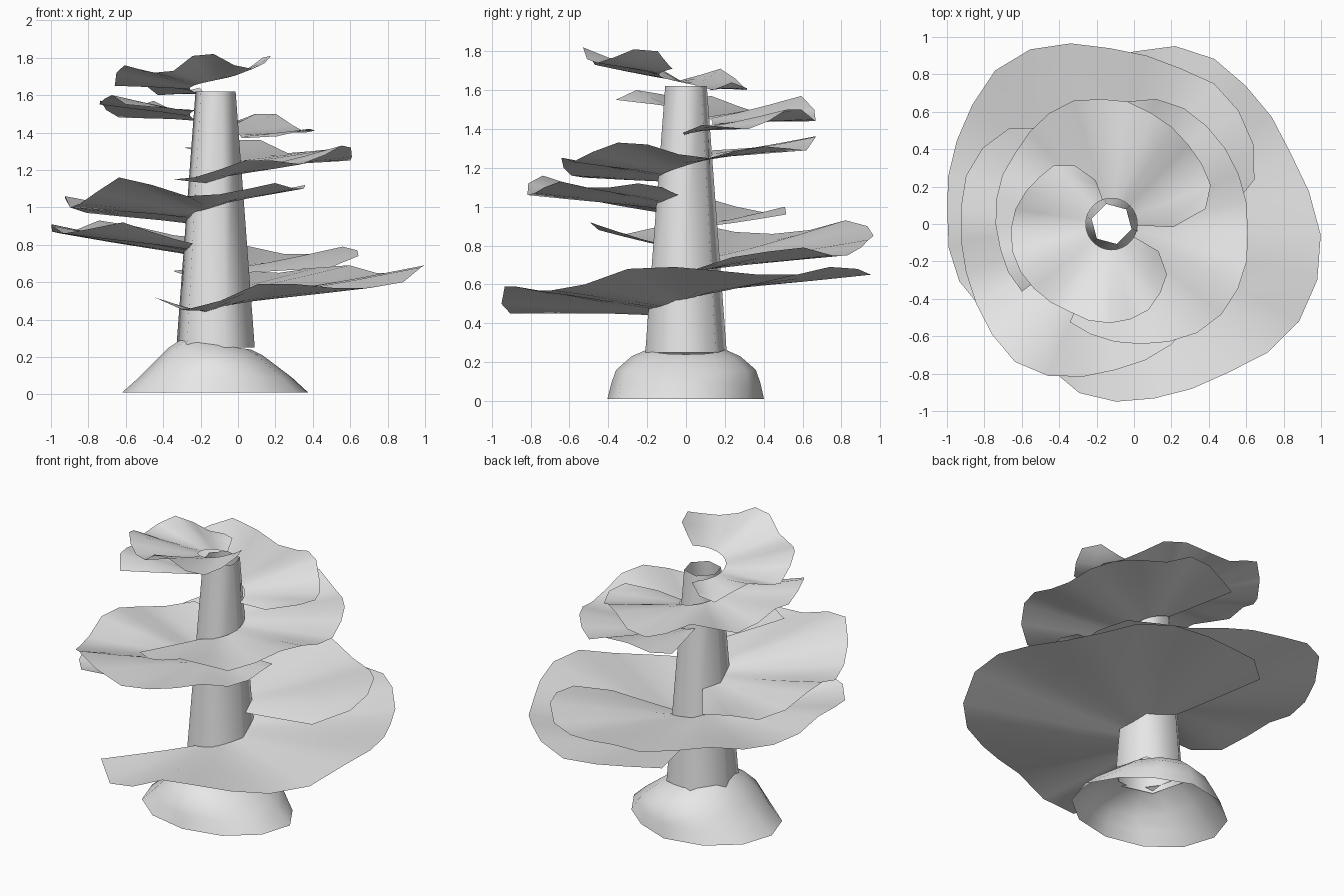
import bpy
import math
from mathutils import Vector

cube = bpy.data.objects.get("Cube")
if cube:
    bpy.data.objects.remove(cube, do_unlink=True)

AXIS = Vector((-0.12, 0, 0))

grey = bpy.data.materials.new("pale_grey")
grey.use_nodes = True
COLOUR = (0.8, 0.8, 0.8, 1)
grey.diffuse_color = COLOUR
grey.node_tree.nodes["Principled BSDF"].inputs["Base Color"].default_value = COLOUR


def skin(name, rows, closed):
    """Bridge equal-length rows of points into a smooth open surface."""
    n = len(rows[0])
    verts = [p for row in rows for p in row]
    faces = []
    for r in range(len(rows) - 1):
        for i in range(n if closed else n - 1):
            j = (i + 1) % n
            a, b = r * n, (r + 1) * n
            faces.append((a + i, a + j, b + j, b + i))
    mesh = bpy.data.meshes.new(name)
    mesh.from_pydata(verts, [], faces)
    mesh.materials.append(grey)
    obj = bpy.data.objects.new(name, mesh)
    bpy.context.collection.objects.link(obj)
    bpy.ops.object.select_all(action="DESELECT")
    obj.select_set(True)
    bpy.context.view_layer.objects.active = obj
    bpy.ops.object.shade_smooth_by_angle(angle=math.radians(80))


def polar(degrees, rx, ry, z):
    a = math.radians(degrees)
    return AXIS + Vector((rx * math.cos(a), ry * math.sin(a), z))


# Hollow six-sided tapered trunk
skin("trunk", [[polar(60 * i - 15, r, r, z) for i in range(6)]
               for r, z in ((0.217, 0.25), (0.111, 1.62))], True)

# Hollow mound, long in x, its top dipping towards +x and one corner trimmed
MOUND = ((0.5, 0.405, 0.01, 0, 0.14), (0.41, 0.385, 0.09, 0, 0.06),
         (0.33, 0.36, 0.16, 0.01, 0), (0.25, 0.28, 0.23, 0.02, 0),
         (0.19, 0.2, 0.265, 0.025, 0))
rings = []
for rx, ry, z, dip, trim in MOUND:
    ring = []
    for angle in range(0, 360, 30):
        corner = max(0, math.cos(math.radians(angle - 45)))
        k = 1 - trim * corner ** 8
        ring.append(polar(angle, rx * k, ry * k, z - dip * math.cos(math.radians(angle))))
    rings.append(ring)
skin("base_mound", rings, True)


def leaf(name, start, low, high, reach, rim):
    """Wavy part-turn sheet climbing the trunk; reach and rim are in hundredths."""
    last = len(reach) - 1
    rows = []
    for f in (0, 0.3, 0.65, 1):
        row = []
        for i, (r, z) in enumerate(zip(reach, rim)):
            inner = low + (high - low) * i / last
            radius = 0.138 + (r / 100 - 0.138) * f
            height = inner + (z / 100 - inner) * f ** 1.15
            row.append(polar(start + 220 * i / last, radius, radius, height))
        rows.append(row)
    skin(name, rows, False)


# Six sheets, each starting a third of a turn after the one below
leaf("leaf_lowest", -113, 0.44, 0.6,
     (84, 92, 95, 96, 98, 101, 108, 113, 114, 112, 107, 103, 103, 103, 104, 101, 93, 88, 78),
     (52, 45, 50, 59, 59, 57, 57, 60, 68, 69, 67, 65, 65, 69, 68, 65, 66, 68, 66))
leaf("leaf_second", 5, 0.65, 0.8,
     (62, 80, 87, 91, 93, 91, 92, 94, 99, 103, 103, 98, 94, 91, 88, 88, 87, 83, 70),
     (68, 74, 77, 79, 75, 75, 79, 83, 85, 90, 93, 88, 86, 87, 91, 90, 86, 88, 92))
leaf("leaf_third", 125, 0.9, 1.06,
     (63, 75, 80, 82, 81, 81, 82, 84, 87, 90, 88, 83, 78, 75, 72, 68, 61, 54, 47),
     (96, 100, 97, 100, 105, 106, 100, 102, 108, 116, 112, 106, 107, 110, 113, 110, 110, 112, 110))
leaf("leaf_fourth", -113, 1.13, 1.29,
     (57, 60, 63, 66, 70, 74, 76, 76, 75, 73, 73, 73, 73, 73, 73, 71, 66, 62, 58),
     (115, 116, 120, 125, 125, 123, 128, 133, 132, 127, 125, 129, 131, 130, 129, 136, 136, 132, 132))
leaf("leaf_fifth", -3, 1.37, 1.52,
     (33, 51, 57, 58, 59, 61, 63, 66, 67, 69, 68, 66, 64, 64, 63, 62, 61, 61, 60),
     (138, 142, 141, 140, 144, 150, 150, 145, 144, 150, 157, 153, 148, 152, 157, 155, 158, 160, 155))
leaf("leaf_top", 110, 1.6, 1.71,
     (25, 37, 44, 46, 49, 52, 54, 55, 55, 54, 53, 52, 53, 53, 52, 50, 45, 40, 29),
     (164, 161, 160, 166, 171, 168, 165, 172, 176, 174, 172, 173, 181, 182, 176, 174, 177, 181, 180))
